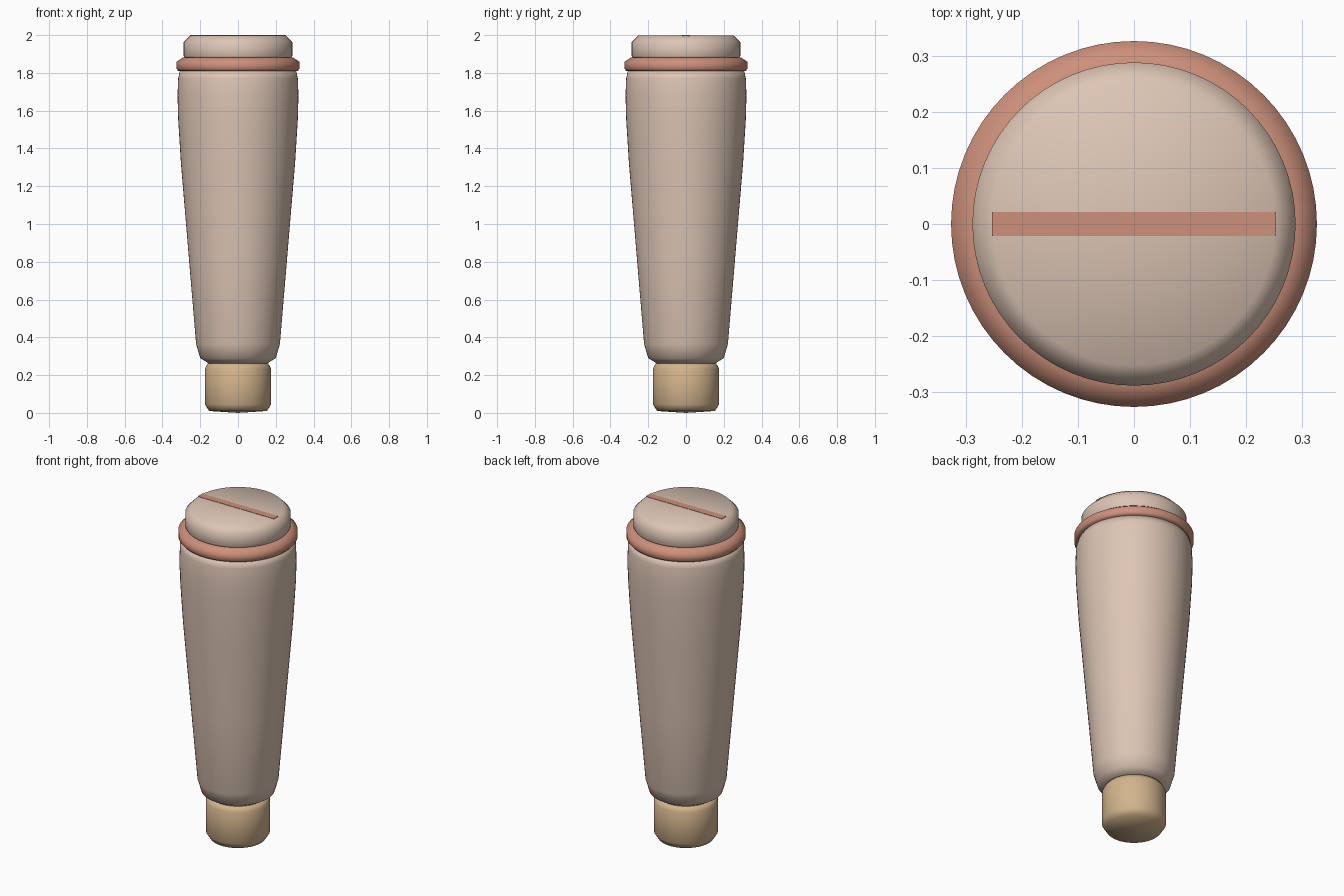
import bpy
import bmesh
from math import cos, sin, tau

SIDES = 64

cube = bpy.data.objects.get("Cube")
if cube:
    bpy.data.objects.remove(cube, do_unlink=True)


def material(name, rgb):
    mat = bpy.data.materials.new(name)
    mat.use_nodes = True
    mat.diffuse_color = (*rgb, 1)
    mat.node_tree.nodes["Principled BSDF"].inputs["Base Color"].default_value = (*rgb, 1)
    return mat


def finish(name, bm, mat, smooth=True):
    bmesh.ops.recalc_face_normals(bm, faces=bm.faces)
    for face in bm.faces:
        face.smooth = smooth
    mesh = bpy.data.meshes.new(name)
    bm.to_mesh(mesh)
    bm.free()
    mesh.materials.append(mat)
    obj = bpy.data.objects.new(name, mesh)
    bpy.context.collection.objects.link(obj)
    return obj


def lathe(name, profile, mat):
    """Turn (radius, height) points about z; zero radius makes a pole."""
    bm = bmesh.new()
    rings = []
    for r, z in profile:
        if r == 0:
            rings.append([bm.verts.new((0, 0, z))] * SIDES)
        else:
            rings.append([bm.verts.new((r * cos(tau * i / SIDES), r * sin(tau * i / SIDES), z))
                          for i in range(SIDES)])
    for low, high in zip(rings, rings[1:]):
        for i in range(SIDES):
            j = (i + 1) % SIDES
            corners = dict.fromkeys((low[i], low[j], high[j], high[i]))
            bm.faces.new(list(corners))
    return finish(name, bm, mat)


cream = material("pale cream", (0.72, 0.56, 0.46))
tan = material("tan", (0.65, 0.46, 0.265))
terracotta = material("terracotta", (0.61, 0.28, 0.195))

# Narrow peg at the foot
lathe("peg", [(0, 0), (0.153, 0.01), (0.175, 0.045), (0.175, 0.235),
              (0.16, 0.262), (0, 0.262)], tan)

# Tapered handle body
lathe("handle_body", [(0, 0.262), (0.155, 0.262), (0.2, 0.29), (0.222, 0.365),
                      (0.26, 0.82), (0.302, 1.32), (0.317, 1.56), (0.32, 1.68),
                      (0.317, 1.77), (0.308, 1.81), (0, 1.81)], cream)

# Collar ring and end cap
lathe("collar", [(0, 1.81), (0.316, 1.81), (0.326, 1.822), (0.326, 1.858),
                 (0.29, 1.882), (0, 1.882)], terracotta)
lathe("end_cap", [(0, 1.875), (0.28, 1.875), (0.288, 1.89), (0.288, 1.962),
                  (0.252, 1.998), (0, 1.998)], cream)

# Thin bar across the cap
bm = bmesh.new()
bmesh.ops.create_cube(bm, size=1)
bmesh.ops.scale(bm, vec=(0.506, 0.042, 0.008), verts=bm.verts)
bmesh.ops.translate(bm, vec=(0, 0, 1.996), verts=bm.verts)
finish("cap_bar", bm, terracotta, smooth=False)
